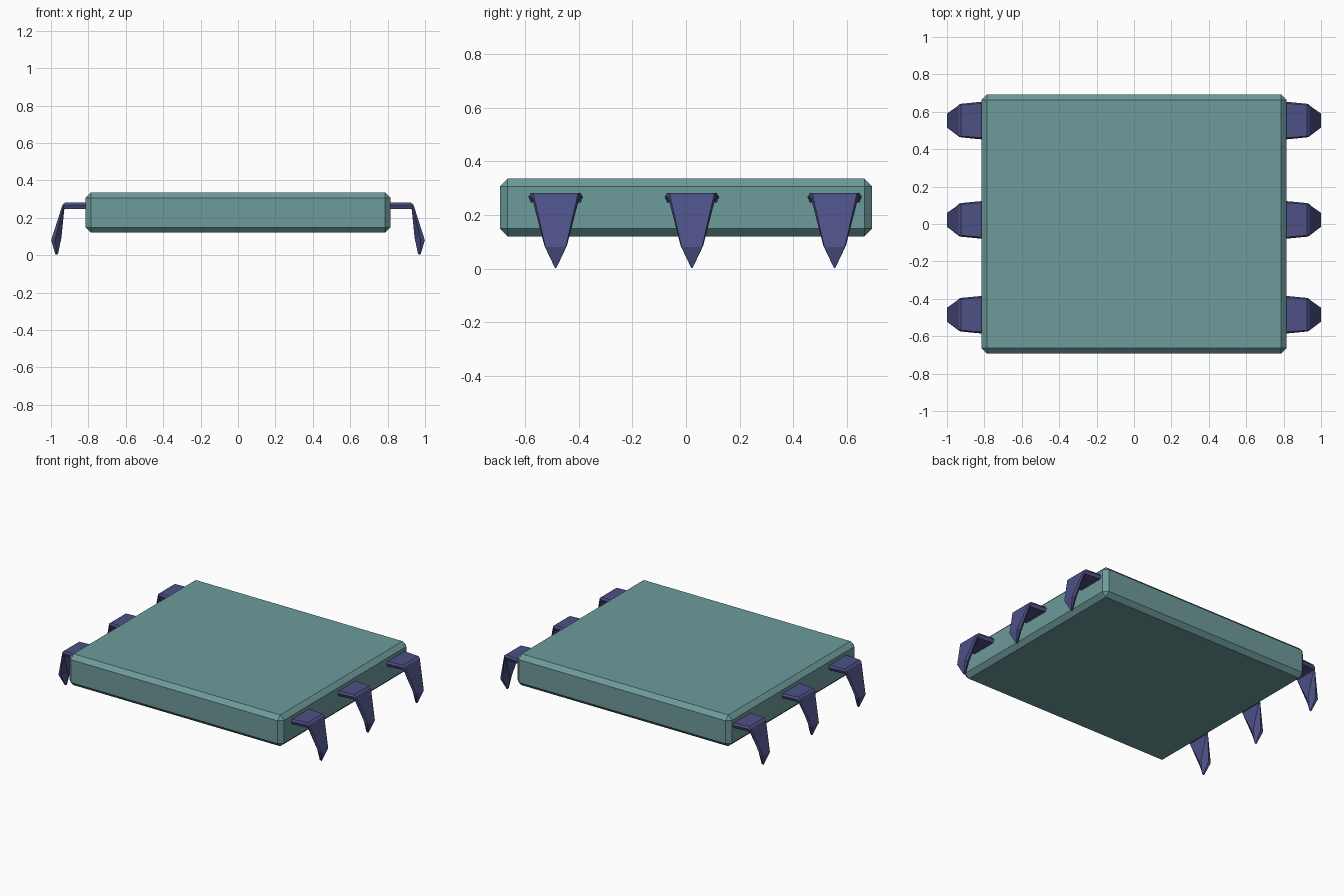
import bpy, bmesh

if "Cube" in bpy.data.objects:
    bpy.data.objects.remove(bpy.data.objects["Cube"])


def material(name, colour):
    m = bpy.data.materials.new(name)
    m.diffuse_color = (*colour, 1)
    m.use_nodes = True
    m.node_tree.nodes["Principled BSDF"].inputs["Base Color"].default_value = m.diffuse_color
    return m


teal = material("teal", (0.155, 0.325, 0.325))
indigo = material("indigo", (0.075, 0.082, 0.235))


def finish(bm, name, mat):
    bmesh.ops.recalc_face_normals(bm, faces=bm.faces)
    me = bpy.data.meshes.new(name)
    bm.to_mesh(me)
    bm.free()
    me.materials.append(mat)
    ob = bpy.data.objects.new(name, me)
    bpy.context.collection.objects.link(ob)
    return ob


# Flat slab with chamfered edges
bm = bmesh.new()
bmesh.ops.create_cube(bm, size=1)
for v in bm.verts:
    v.co.x *= 1.63
    v.co.y *= 1.386
    v.co.z = v.co.z * 0.215 + 0.2275
bmesh.ops.bevel(bm, geom=bm.edges[:], offset=0.029, segments=1,
                profile=0.5, affect='EDGES')
finish(bm, "slab_body", teal)

# Claw leg stations: outer x, z, inner x, z, outer / middle / inner half width
STATIONS = [
    (0.800, 0.281, 0.800, 0.247, 0.093, 0.102, 0.093),
    (0.925, 0.281, 0.920, 0.247, 0.083, 0.090, 0.083),
    (0.938, 0.271, 0.929, 0.243, 0.081, 0.087, 0.080),
    (0.999, 0.080, 0.944, 0.095, 0.038, 0.042, 0.010),
    (0.976, 0.002, 0.962, 0.006, 0.002, 0.003, 0.001),
]


def claw_leg(name, side, y):
    bm = bmesh.new()
    rings = []
    for ox, oz, ix, iz, wo, wm, wi in STATIONS:
        mx, mz = (ox * 0.6 + ix * 0.4), (oz * 0.6 + iz * 0.4)
        pts = [(ox, -wo, oz), (ox, wo, oz), (mx, wm, mz),
               (ix, wi, iz), (ix, -wi, iz), (mx, -wm, mz)]
        rings.append([bm.verts.new((side * px, y + py, pz)) for px, py, pz in pts])
    for a, b in zip(rings, rings[1:]):
        for i in range(6):
            j = (i + 1) % 6
            bm.faces.new((a[i], a[j], b[j], b[i]))
    bm.faces.new(rings[0])
    bm.faces.new(rings[-1])
    return finish(bm, name, indigo)


# Three legs on each side
for side, label in ((-1, "left"), (1, "right")):
    for y, place in ((-0.485, "front"), (0.022, "middle"), (0.553, "back")):
        claw_leg(f"{label}_{place}_leg", side, y)
